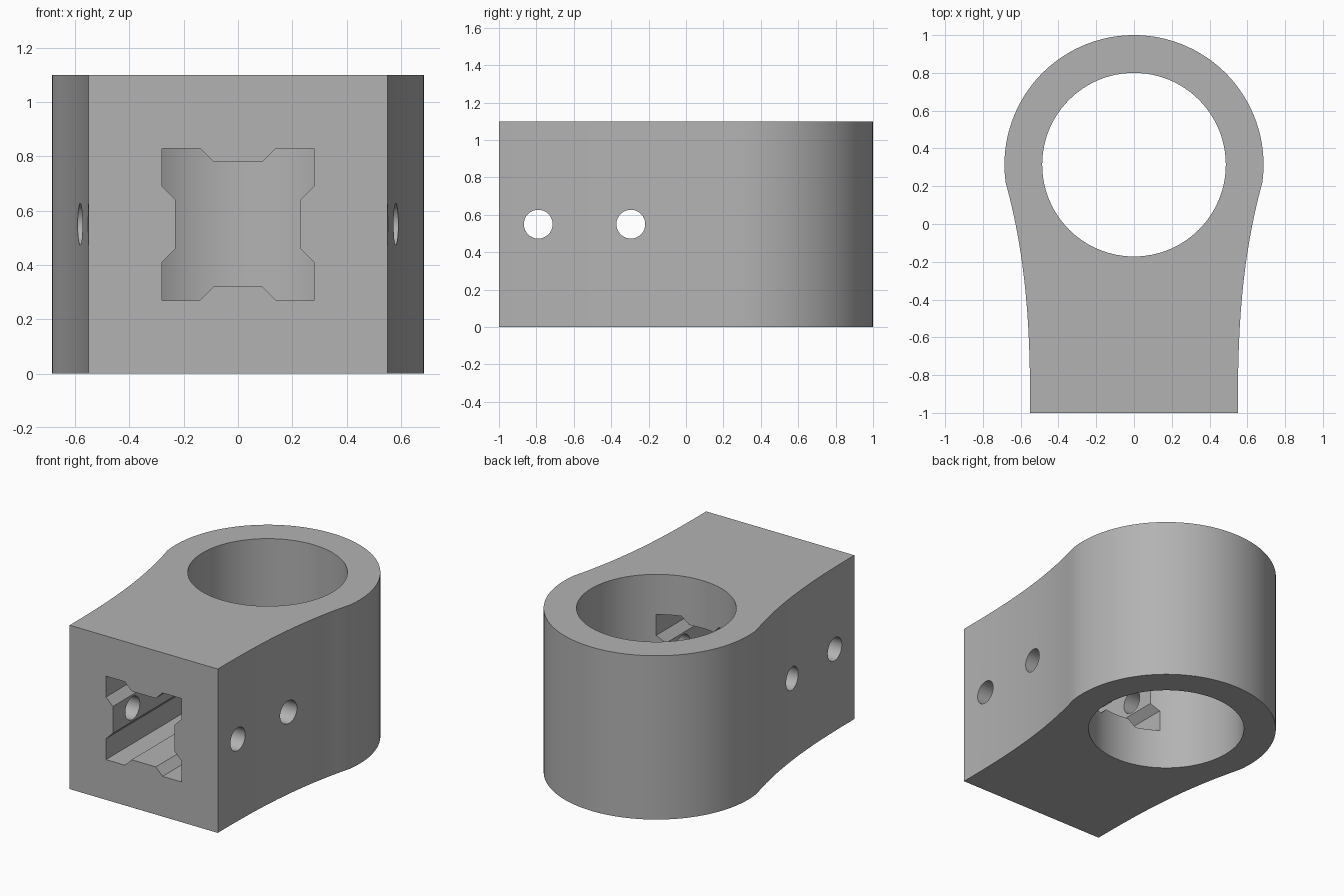
import bpy
import bmesh
from math import pi, sin, cos, asin
from mathutils import Matrix, Vector

if "Cube" in bpy.data.objects:
    bpy.data.objects.remove(bpy.data.objects["Cube"], do_unlink=True)

HEIGHT = 1.10
MID = HEIGHT / 2
RING_Y, RING_R, BORE_R = 0.314, 0.686, 0.486
BASE_W, JOIN_Y = 0.55, 0.22      # half width at the front, where flank meets ring

grey = bpy.data.materials.new("plain_grey")
grey.use_nodes = True
colour = (0.45, 0.45, 0.45, 1)
grey.diffuse_color = colour
grey.node_tree.nodes["Principled BSDF"].inputs["Base Color"].default_value = colour


def prism(name, outline, start, push):
    """Extrude a closed outline of 3D points along a vector."""
    bm = bmesh.new()
    face = bm.faces.new([bm.verts.new(Vector(p) + Vector(start)) for p in outline])
    new = bmesh.ops.extrude_face_region(bm, geom=[face])["geom"]
    bmesh.ops.translate(bm, vec=push, verts=[g for g in new if isinstance(g, bmesh.types.BMVert)])
    bmesh.ops.recalc_face_normals(bm, faces=bm.faces)
    return finish(name, bm)


def cylinder(name, radius, length, matrix, segments):
    bm = bmesh.new()
    bmesh.ops.create_cone(bm, cap_ends=True, segments=segments, radius1=radius,
                          radius2=radius, depth=length, matrix=matrix)
    return finish(name, bm)


def finish(name, bm):
    mesh = bpy.data.meshes.new(name)
    bm.to_mesh(mesh)
    bm.free()
    mesh.materials.append(grey)
    obj = bpy.data.objects.new(name, mesh)
    bpy.context.collection.objects.link(obj)
    return obj


# Body outline: round ring at the back, flanks easing into a straight front
join_angle = asin((JOIN_Y - RING_Y) / RING_R)
join_x = RING_R * cos(join_angle)
flank = []
for i in range(16):
    t = i / 16
    flank.append((BASE_W + (join_x - BASE_W) * t ** 2.6, -1 + (JOIN_Y + 1) * t, 0))
ring = []
for i in range(73):
    a = join_angle + (pi - 2 * join_angle) * i / 72
    ring.append((RING_R * cos(a), RING_Y + RING_R * sin(a), 0))
mirrored = [(-x, y, z) for x, y, z in reversed(flank)]
body = prism("clamp_body", flank + ring + mirrored, (0, 0, 0), (0, 0, HEIGHT))

# Square channel with bevelled ribs on each wall
quarter = [(0.28, 0.14), (0.28, 0.28), (0.14, 0.28), (0.09, 0.23), (-0.09, 0.23), (-0.14, 0.28)]
section = []
for k in range(4):
    turn = Matrix.Rotation(k * pi / 2, 2)
    for p in [(0.23, 0.09)] + quarter[:3] + [(0.09, 0.23)]:
        q = turn @ Vector(p)
        if not section or (q - section[-1]).length > 1e-4:
            section.append(q)
channel = prism("channel_cutter", [(q.x, 0, q.y) for q in section], (0, -1.1, MID), (0, 1.4, 0))

# Upright bore and two cross holes
cutters = [channel, cylinder("bore_cutter", BORE_R, 2 * HEIGHT,
                             Matrix.Translation((0, RING_Y, MID)), 96)]
for y in (-0.79, -0.295):
    matrix = Matrix.Translation((0, y, MID)) @ Matrix.Rotation(pi / 2, 4, "Y")
    cutters.append(cylinder("cross_hole_cutter", 0.077, 2, matrix, 32))

# Cut the body and bake the result
bpy.context.view_layer.objects.active = body
for cutter in cutters:
    cutter.hide_render = True
    mod = body.modifiers.new("cut", "BOOLEAN")
    mod.operation = "DIFFERENCE"
    mod.solver = "EXACT"
    mod.object = cutter
    bpy.ops.object.modifier_apply(modifier=mod.name)
    bpy.data.objects.remove(cutter, do_unlink=True)

bpy.ops.object.select_all(action="DESELECT")
body.select_set(True)
bpy.ops.object.shade_smooth_by_angle(angle=pi / 6)
